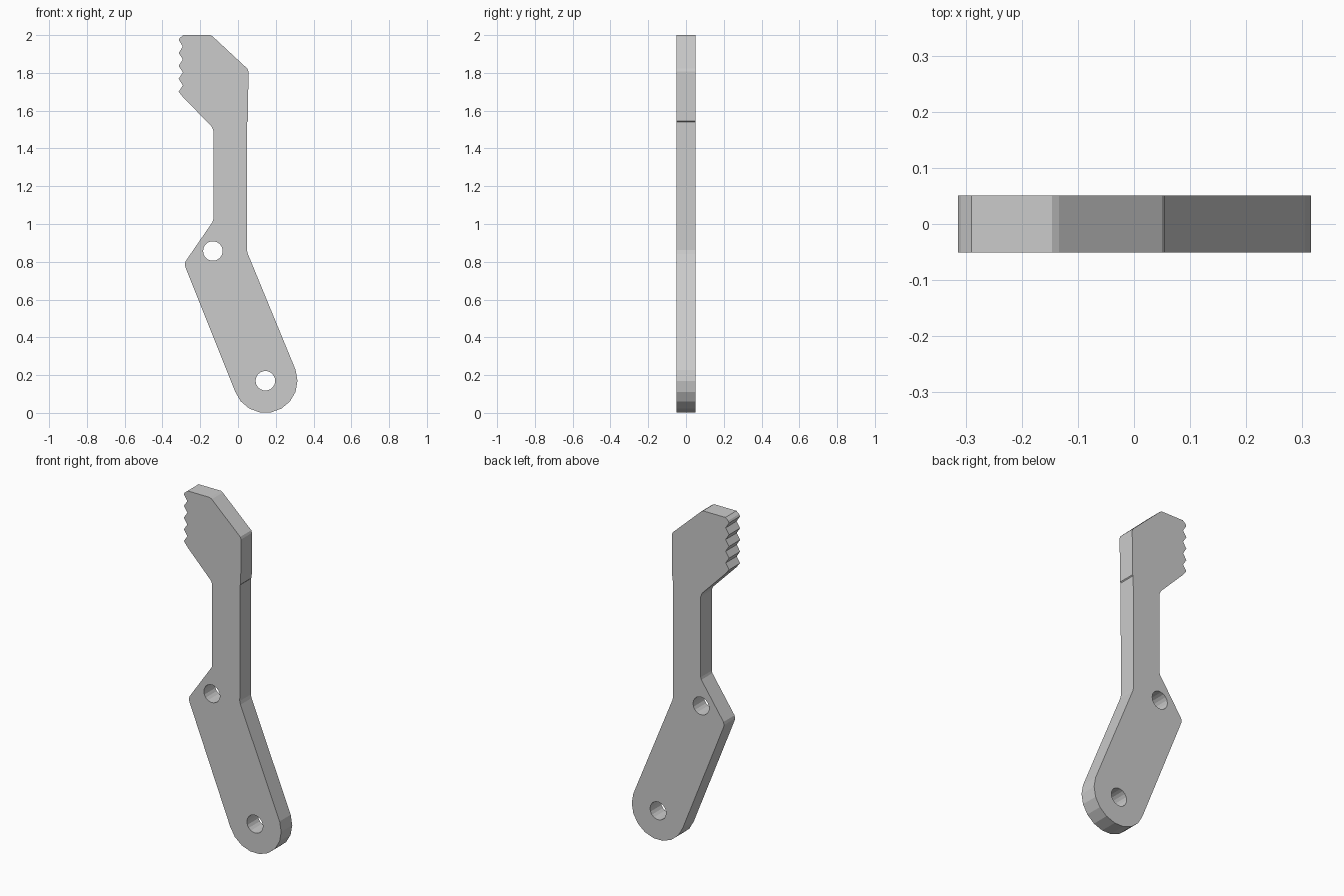
import bpy, math

if "Cube" in bpy.data.objects:
    bpy.data.objects.remove(bpy.data.objects["Cube"])

HALF_THICKNESS = 0.051
PIVOT = (0.145, 0.17)       # lower hole, centre of the rounded end
UPPER_HOLE = (-0.133, 0.857)


def arc(centre, radius, start, end, steps):
    """Points along an arc, angles in degrees."""
    pts = []
    for i in range(steps + 1):
        a = math.radians(start + (end - start) * i / steps)
        pts.append((centre[0] + radius * math.cos(a), centre[1] + radius * math.sin(a)))
    return pts


def add_loop(curve, points):
    """Closed straight-sided loop in the curve plane."""
    spline = curve.splines.new('POLY')
    spline.points.add(len(points) - 1)
    for p, (x, z) in zip(spline.points, points):
        p.co = (x, z, 0, 1)
    spline.use_cyclic_u = True


# Right edge of the neck and the slanted top
outline = [(0.048, 0.865), (0.05, 0.85)]
outline = [(-0.29, 2.0), (-0.146, 2.0), (-0.134, 1.993), (0.05, 1.822), (0.055, 1.808),
           (0.053, 1.545), (0.048, 1.54), (0.047, 0.862), (0.052, 0.842)]

# Rounded lower end
outline += arc(PIVOT, 0.17, 20, -160, 9)

# Left edge with the elbow and the neck
outline += [(-0.278, 0.77), (-0.282, 0.785), (-0.278, 0.802), (-0.135, 1.01), (-0.131, 1.024),
            (-0.131, 1.496), (-0.14, 1.517), (-0.288, 1.668)]

# Row of grip teeth
teeth, pitch, first = 4, 0.0685, 1.70
for i in range(teeth + 1):
    z = first + i * pitch
    outline.append((-0.314, z))
    if i < teeth:
        outline.append((-0.292, z + pitch / 2))
outline.append((-0.308, 1.985))

# Flat plate with two through holes
curve = bpy.data.curves.new("lever_plate", 'CURVE')
curve.dimensions = '2D'
curve.fill_mode = 'BOTH'
curve.extrude = HALF_THICKNESS
add_loop(curve, outline)
for centre in (PIVOT, UPPER_HOLE):
    add_loop(curve, arc(centre, 0.052, 0, 340, 17))

plate = bpy.data.objects.new("lever_plate", curve)
bpy.context.collection.objects.link(plate)
plate.rotation_euler = (math.pi / 2, 0, 0)

# Turn the curve into a clean welded mesh
bpy.context.view_layer.objects.active = plate
plate.select_set(True)
bpy.ops.object.convert(target='MESH')
bpy.ops.object.transform_apply(location=False, rotation=True, scale=False)
bpy.ops.object.mode_set(mode='EDIT')
bpy.ops.mesh.select_all(action='SELECT')
bpy.ops.mesh.remove_doubles(threshold=0.0005)
bpy.ops.mesh.normals_make_consistent(inside=False)
bpy.ops.object.mode_set(mode='OBJECT')
bpy.ops.object.shade_flat()
